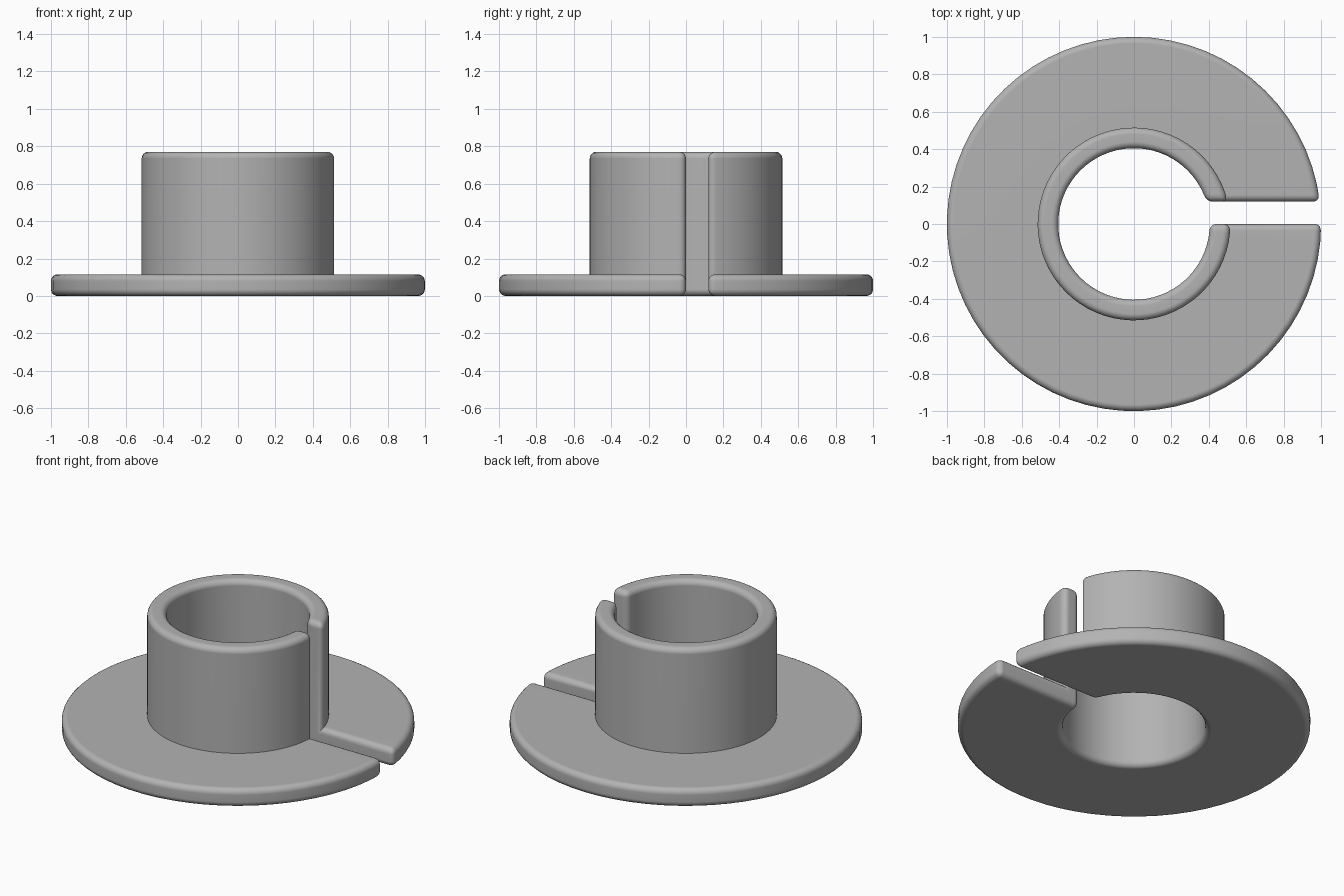
import bpy, bmesh
from math import asin, cos, sin, tau, radians

cube = bpy.data.objects.get("Cube")
if cube:
    bpy.data.objects.remove(cube)

BORE, SLEEVE, FLANGE = 0.405, 0.515, 1.0
FLANGE_TOP, SLEEVE_TOP = 0.115, 0.77
SLOT = 0.12
SEGMENTS = 64

grey = bpy.data.materials.new("grey plastic")
grey.use_nodes = True
colour = (0.45, 0.45, 0.45, 1)
grey.diffuse_color = colour
grey.node_tree.nodes["Principled BSDF"].inputs["Base Color"].default_value = colour

# L-shaped wall section (radius, height); the third corner is the sharp inside one
section = [(FLANGE, 0), (FLANGE, FLANGE_TOP), (SLEEVE, FLANGE_TOP),
           (SLEEVE, SLEEVE_TOP), (BORE, SLEEVE_TOP), (BORE, 0)]
INSIDE = 2

# Sweep the section round from one straight side of the slot to the other
bm = bmesh.new()
weight = bm.edges.layers.float.new("bevel_weight_edge")
rings = []
for i in range(SEGMENTS + 1):
    ring = []
    for r, z in section:
        start = asin(SLOT / r)
        a = start + (tau - start) * i / SEGMENTS
        ring.append(bm.verts.new((r * cos(a), r * sin(a), z)))
    rings.append(ring)

for a, b in zip(rings, rings[1:]):
    for j in range(len(section)):
        k = (j + 1) % len(section)
        bm.faces.new((a[j], a[k], b[k], b[j]))
ends = [bm.faces.new(rings[0]), bm.faces.new(rings[-1])]
bmesh.ops.recalc_face_normals(bm, faces=bm.faces)

# Round every rim and slot edge, but keep the sleeve-to-flange corner sharp
for ring_a, ring_b in zip(rings, rings[1:]):
    for j in range(len(section)):
        if j != INSIDE:
            bm.edges.get((ring_a[j], ring_b[j]))[weight] = 1
for face in ends:
    for edge in face.edges:
        edge[weight] = 1

mesh = bpy.data.meshes.new("split_flanged_collar")
bm.to_mesh(mesh)
bm.free()
mesh.materials.append(grey)
collar = bpy.data.objects.new("split_flanged_collar", mesh)
bpy.context.collection.objects.link(collar)

bpy.ops.object.select_all(action="DESELECT")
collar.select_set(True)
bpy.context.view_layer.objects.active = collar
bevel = collar.modifiers.new("rounded edges", "BEVEL")
bevel.limit_method = "WEIGHT"
bevel.width = 0.035
bevel.segments = 5
bpy.ops.object.modifier_apply(modifier=bevel.name)
bpy.ops.object.shade_smooth_by_angle(angle=radians(35))
normals = collar.modifiers.new("flat face normals", "WEIGHTED_NORMAL")
normals.keep_sharp = True
